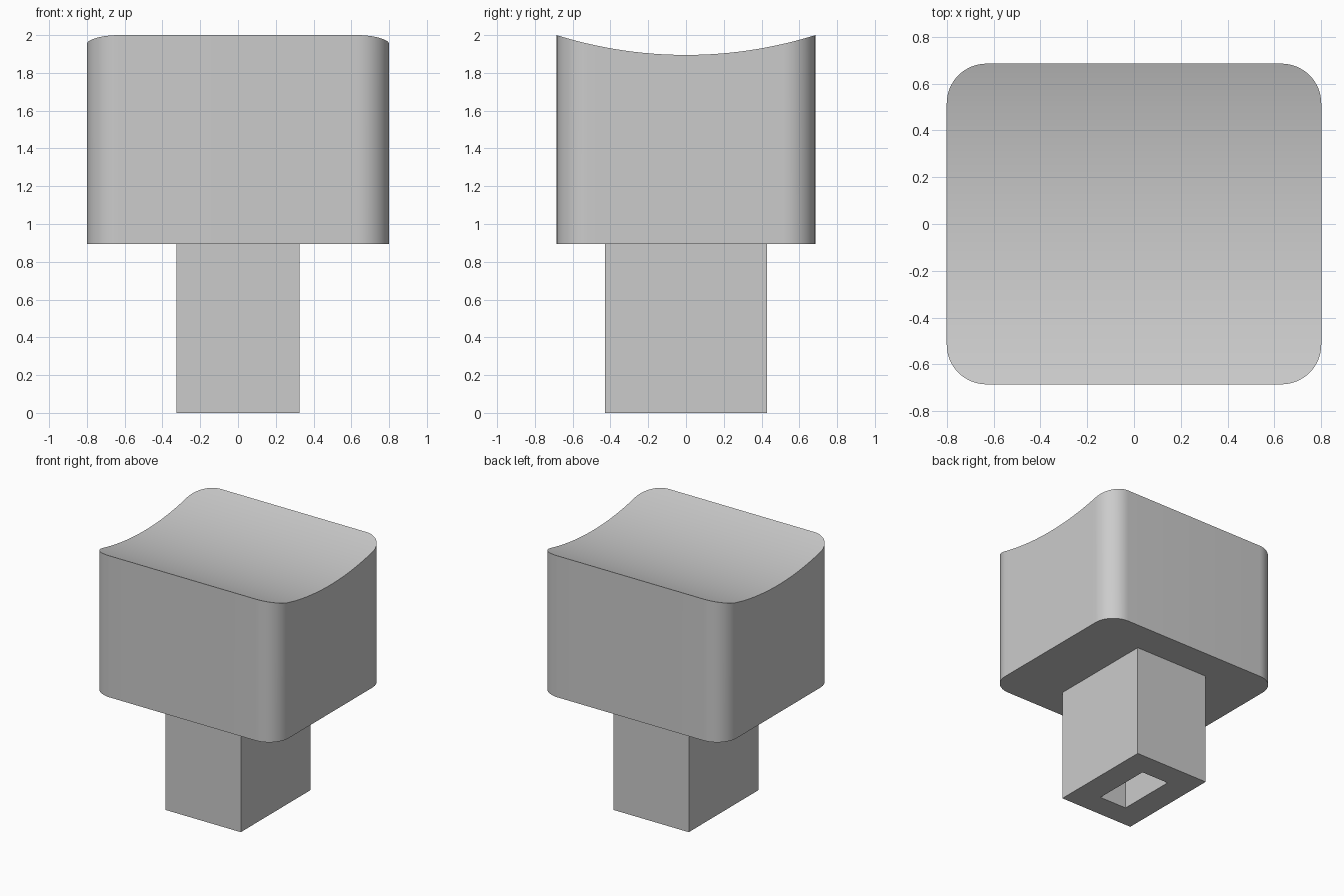
import bpy, bmesh, math

if "Cube" in bpy.data.objects:
    bpy.data.objects.remove(bpy.data.objects["Cube"], do_unlink=True)

grey = bpy.data.materials.new("light_grey")
grey.use_nodes = True
colour = (0.6, 0.6, 0.6, 1)
grey.diffuse_color = colour
grey.node_tree.nodes["Principled BSDF"].inputs["Base Color"].default_value = colour

# Main sizes
HALF_X, HALF_Y, CORNER = 0.8, 0.685, 0.17
CAP_BASE, CAP_TOP, DISH = 0.895, 2.0, 0.105
STEM_X, STEM_Y = 0.325, 0.43
SLOT_X, SLOT_Y, SLOT_DEPTH = 0.12, 0.24, 0.6
DISH_RADIUS = (HALF_Y ** 2 + DISH ** 2) / (2 * DISH)


def make_object(name, bm):
    bmesh.ops.recalc_face_normals(bm, faces=bm.faces)
    mesh = bpy.data.meshes.new(name)
    bm.to_mesh(mesh)
    bm.free()
    mesh.materials.append(grey)
    obj = bpy.data.objects.new(name, mesh)
    bpy.context.collection.objects.link(obj)
    return obj


def dish_height(y):
    return CAP_TOP - DISH + DISH_RADIUS - math.sqrt(DISH_RADIUS ** 2 - y ** 2)


# Cap: cross-sections along y with rounded plan corners and a dished top
ARC, MID = 16, 24
straight = HALF_Y - CORNER
arc = []
for i in range(ARC + 1):
    a = math.pi / 2 * i / ARC
    arc.append((straight + CORNER * math.cos(a), HALF_X - CORNER + CORNER * math.sin(a)))
stations = [(-y, w) for y, w in arc]
stations += [(straight * (2 * i / MID - 1), HALF_X) for i in range(1, MID)]
stations += reversed(arc)

bm = bmesh.new()
rings = []
for y, w in stations:
    top = dish_height(y)
    corners = [(-w, CAP_BASE), (w, CAP_BASE), (w, top), (-w, top)]
    rings.append([bm.verts.new((x, y, z)) for x, z in corners])
for a, b in zip(rings, rings[1:]):
    for i in range(1, 4):
        j = (i + 1) % 4
        bm.faces.new((a[i], a[j], b[j], b[i]))
bm.faces.new([r[0] for r in rings] + [r[1] for r in reversed(rings)])
bm.faces.new(rings[0])
bm.faces.new(rings[-1])
cap = make_object("cap", bm)
bpy.ops.object.select_all(action="DESELECT")
cap.select_set(True)
bpy.context.view_layer.objects.active = cap
bpy.ops.object.shade_smooth_by_angle(angle=math.radians(30))

# Stem: a block sunk slightly into the cap, with a slot pushed up from below
bm = bmesh.new()
bmesh.ops.create_cube(bm, size=2)
stem_top = CAP_BASE + 0.04
for v in bm.verts:
    v.co = (v.co.x * STEM_X, v.co.y * STEM_Y, stem_top if v.co.z > 0 else 0)
bm.normal_update()
base = min(bm.faces, key=lambda f: f.calc_center_median().z)
bmesh.ops.inset_region(bm, faces=[base], thickness=0.1)
for v in base.verts:
    v.co = (math.copysign(SLOT_X, v.co.x), math.copysign(SLOT_Y, v.co.y), 0)
result = bmesh.ops.extrude_discrete_faces(bm, faces=[base])
for v in result["faces"][0].verts:
    v.co.z = SLOT_DEPTH
make_object("slotted_stem", bm)
